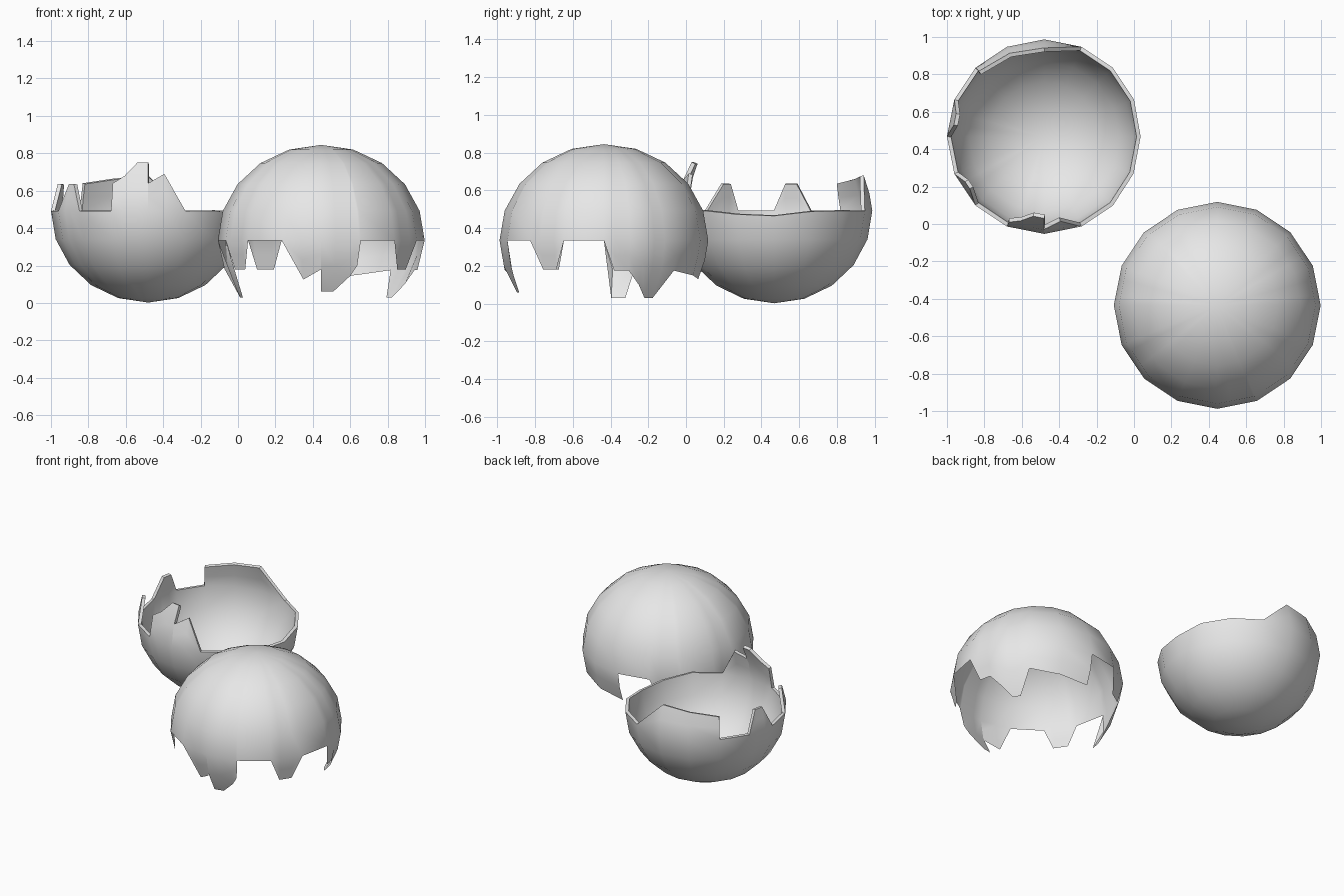
import bpy, bmesh, math

if "Cube" in bpy.data.objects:
    bpy.data.objects.remove(bpy.data.objects["Cube"])

shell_mat = bpy.data.materials.new("shell_grey")
shell_mat.diffuse_color = (0.8, 0.8, 0.8, 1)
shell_mat.use_nodes = True
shell_mat.node_tree.nodes["Principled BSDF"].inputs["Base Color"].default_value = shell_mat.diffuse_color
STEP = math.radians(18)


def ring_radius(h):
    # Radius of the faceted sphere at normalised height h (-1 pole, 0 equator)
    a = math.asin(max(-1, min(1, h)))
    j = math.floor(a / STEP + 1e-9)
    h0, h1 = math.sin(j * STEP), math.sin((j + 1) * STEP)
    f = (h - h0) / (h1 - h0)
    return math.cos(j * STEP) * (1 - f) + math.cos((j + 1) * STEP) * f


def broken_shell(name, cx, cy, zc, rad, rz, sgn, rim, thickness):
    """Half sphere of 16 sides; rim is a list of (side number, edge height)."""
    bm = bmesh.new()

    def point(k, h):
        i = math.floor(k)
        f = k - i
        a, b = i * math.pi / 8, (i + 1) * math.pi / 8
        r = rad * ring_radius(h)
        x = math.cos(a) * (1 - f) + math.cos(b) * f
        y = math.sin(a) * (1 - f) + math.sin(b) * f
        return bm.verts.new((cx + r * x, cy + r * y, zc - sgn * rz * h))

    def column(k, z):
        lim = (zc - z) * sgn / rz
        m = min(0, lim)
        levels = [-math.sin(j * STEP) for j in (5, 4, 3, 2, 1)]
        levels += [m, m + (lim - m) / 2, lim]
        return [point(k, h) for h in levels]

    for (k0, z0), (k1, z1) in zip(rim, rim[1:]):
        if k1 - k0 < 1e-6:
            continue                      # vertical break in the edge
        a, b = column(k0, z0), column(k1, z1)
        for i in range(len(a) - 1):
            quad = [a[i], a[i + 1], b[i + 1], b[i]]
            bm.faces.new(quad if sgn > 0 else quad[::-1])
    bmesh.ops.remove_doubles(bm, verts=bm.verts, dist=0.0005)
    loose = [v for v in bm.verts if not v.link_faces]
    bmesh.ops.delete(bm, geom=loose, context='VERTS')
    me = bpy.data.meshes.new(name)
    bm.to_mesh(me)
    bm.free()
    ob = bpy.data.objects.new(name, me)
    bpy.context.collection.objects.link(ob)
    me.materials.append(shell_mat)
    bpy.ops.object.select_all(action='DESELECT')
    ob.select_set(True)
    bpy.context.view_layer.objects.active = ob
    if thickness:
        mod = ob.modifiers.new("thickness", 'SOLIDIFY')
        mod.thickness = thickness
        mod.offset = -1
        bpy.ops.object.modifier_apply(modifier=mod.name)
    bpy.ops.object.shade_smooth_by_angle(angle=math.radians(40))
    return ob


# Upper half, open side down
E = 0.335
dome_rim = [(0, E), (.27, .175), (.66, .175), (1, .10), (1.32, .03), (1.62, .03),
            (2, .175), (3, .15), (4, .13), (4, E), (5, E), (5.3, .18),
            (5.83, .18), (6, E), (7, E), (7.33, .03), (7.77, .03), (8, E),
            (9, E), (9.22, .18), (9.7, .18), (10, E), (11, E), (11.5, .125),
            (12, .18), (12, .06), (12.36, .06), (12.8, .145), (12.95, .2),
            (13, E), (14, E), (14.3, .18), (14.7, .18), (15, E), (16, E)]
broken_shell("upper_shell", .445, -.435, E, .553, .51, 1, dome_rim, 0)

# Lower half, open side up
B = 0.492
bowl_rim = [(0, .465), (1, .488), (2, B), (3, B), (4, .68), (5, .665), (6, .64),
            (6, B), (7, B), (7.35, .637), (7.67, .637), (8, B), (9, B),
            (9.32, .637), (9.56, .637), (10, B), (11, B), (11, .64),
            (11.31, .68), (11.65, .75), (12, .75), (12, .64), (12.48, .69),
            (13, B), (14, B), (15, .473), (16, .465)]
broken_shell("lower_shell", -.48, .467, B, .52, .49, -1, bowl_rim, .022)
